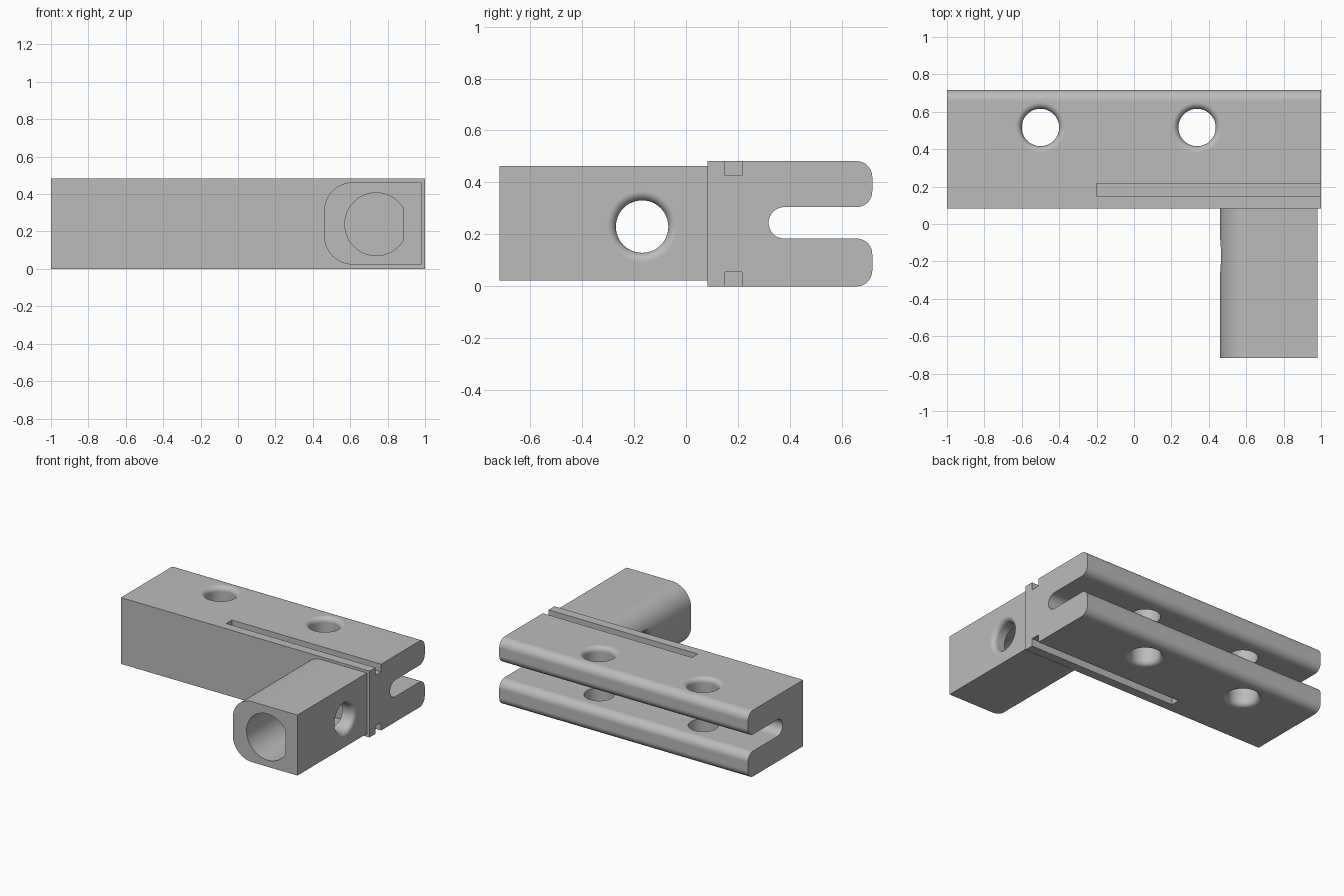
import bpy, bmesh
from math import pi, sin, cos, asin, radians
from mathutils import Matrix, Vector

cube = bpy.data.objects.get("Cube")
if cube:
    bpy.data.objects.remove(cube, do_unlink=True)

metal = bpy.data.materials.new("plain_grey")
GREY = (0.5, 0.5, 0.5, 1)
metal.use_nodes = True
metal.diffuse_color = GREY
metal.node_tree.nodes["Principled BSDF"].inputs["Base Color"].default_value = GREY


def finish(name, bm):
    bmesh.ops.recalc_face_normals(bm, faces=bm.faces)
    mesh = bpy.data.meshes.new(name)
    bm.to_mesh(mesh)
    bm.free()
    mesh.materials.append(metal)
    obj = bpy.data.objects.new(name, mesh)
    bpy.context.collection.objects.link(obj)
    return obj


def arc(cx, cy, r, start, end, n=12):
    angles = [radians(start + (end - start) * i / n) for i in range(n + 1)]
    return [(cx + r * cos(a), cy + r * sin(a)) for a in angles]


def extrude(name, points, to_3d, vector):
    """Prism from a 2D outline placed by to_3d and pushed along vector."""
    bm = bmesh.new()
    face = bm.faces.new([bm.verts.new(to_3d(*p)) for p in points])
    out = bmesh.ops.extrude_face_region(bm, geom=[face])
    moved = [v for v in out["geom"] if isinstance(v, bmesh.types.BMVert)]
    bmesh.ops.translate(bm, verts=moved, vec=vector)
    return finish(name, bm)


def box(name, low, high):
    corners = [(low[0], low[1]), (high[0], low[1]), (high[0], high[1]), (low[0], high[1])]
    return extrude(name, corners, lambda x, y: (x, y, low[2]), (0, 0, high[2] - low[2]))


def flared_drill(name, r, flare, half, matrix, n=48):
    """Lathed drill whose two ends flare out in a quarter round."""
    side = [(r + flare - flare * cos(a), half - flare + flare * sin(a))
            for a in [pi / 2 * i / 8 for i in range(9)]]
    side.append((r + flare, half + 0.05))
    profile = [(q, -h) for q, h in reversed(side)] + side
    bm = bmesh.new()
    rings = [[bm.verts.new((q * cos(2 * pi * i / n), q * sin(2 * pi * i / n), h))
              for i in range(n)] for q, h in profile]
    for a, b in zip(rings, rings[1:]):
        for i in range(n):
            j = (i + 1) % n
            bm.faces.new((a[i], a[j], b[j], b[i]))
    bm.faces.new(rings[0])
    bm.faces.new(rings[-1])
    bmesh.ops.transform(bm, matrix=matrix, verts=bm.verts)
    return finish(name, bm)


def cut_and_smooth(obj, cutters):
    bpy.ops.object.select_all(action="DESELECT")
    obj.select_set(True)
    bpy.context.view_layer.objects.active = obj
    for cutter in cutters:
        mod = obj.modifiers.new("cut", "BOOLEAN")
        mod.operation, mod.solver, mod.object = "DIFFERENCE", "EXACT", cutter
        bpy.ops.object.modifier_apply(modifier=mod.name)
        bpy.data.objects.remove(cutter, do_unlink=True)
    bpy.ops.object.shade_smooth_by_angle(angle=radians(30))
    normals = obj.modifiers.new("flat_faces", "WEIGHTED_NORMAL")
    normals.keep_sharp = True


# Forked bar: side outline with rounded prongs and a round-ended slot
H, FRONT, BACK, R = 0.482, 0.083, 0.717, 0.06
LOW, HIGH, SLOT_END = 0.184, 0.305, 0.318
mid, slot_r = (LOW + HIGH) / 2, (HIGH - LOW) / 2
outline = [(FRONT, 0)]
outline += arc(BACK - R, R, R, -90, 0) + arc(BACK - R, LOW - R, R, 0, 90)
outline += arc(SLOT_END + slot_r, mid, slot_r, 270, 90, 24)
outline += arc(BACK - R, HIGH + R, R, -90, 0) + arc(BACK - R, H - R, R, 0, 90)
outline.append((FRONT, H))
bar = extrude("forked_bar", outline, lambda y, z: (-1, y, z), (2, 0, 0))

# Two bolt holes and a groove in the top and bottom of the bar
cutters = [flared_drill("bolt_hole_cutter", 0.1, 0.035, H / 2,
                        Matrix.Translation((x, 0.516, H / 2))) for x in (-0.5, 0.337)]
for z0, z1 in ((-0.1, 0.056), (H - 0.056, H + 0.1)):
    cutters.append(box("groove_cutter", (-0.2, 0.15, z0), (1.1, 0.216, z1)))
cut_and_smooth(bar, cutters)

# Post: block with two rounded edges on its inner side
X0, X1, Z0, Z1, PR = 0.46, 0.98, 0.023, 0.463, 0.155
y_front = -0.717
shape = [(X1, Z0), (X1, Z1)]
shape += arc(X0 + PR, Z1 - PR, PR, 90, 180, 16) + arc(X0 + PR, Z0 + PR, PR, 180, 270, 16)
post = extrude("post", shape, lambda x, z: (x, y_front, z), (0, FRONT - y_front, 0))

# Lengthwise D-shaped bore and a flared cross hole through the post
bore_r, bore_x, bore_z, flat_x = 0.168, 0.739, 0.239, 0.885
flat = asin((1 - ((flat_x - bore_x) / bore_r) ** 2) ** 0.5) * 180 / pi
bore = extrude("bore_cutter", arc(bore_x, bore_z, bore_r, flat, 360 - flat, 48),
               lambda x, z: (x, y_front - 0.1, z), (0, FRONT - y_front + 0.2, 0))
cross = flared_drill("cross_hole_cutter", 0.101, 0.035, (X1 - X0) / 2,
                     Matrix.Translation(((X0 + X1) / 2, -0.169, 0.23))
                     @ Matrix.Rotation(pi / 2, 4, "Y"))
cut_and_smooth(post, [bore, cross])
